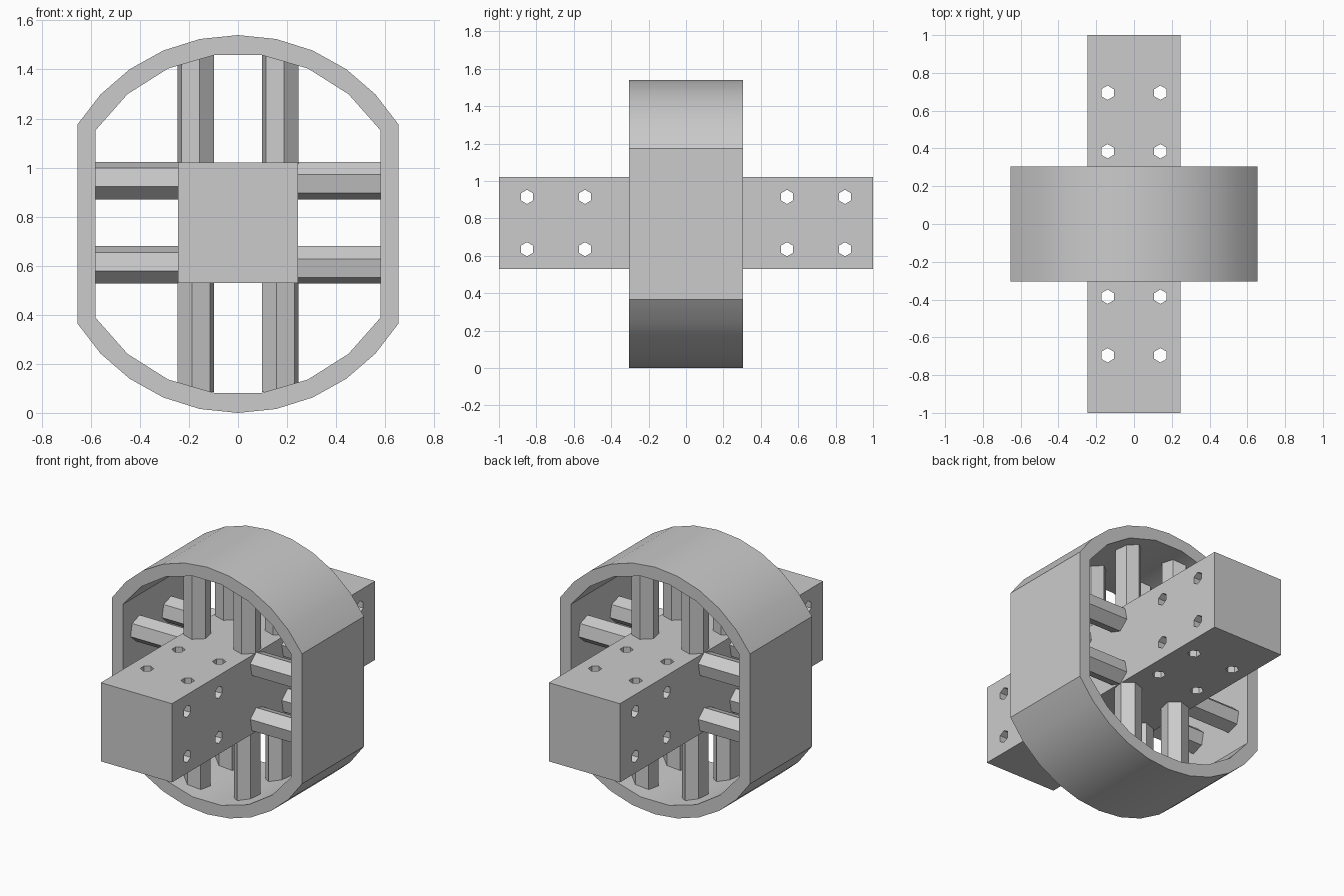
import bpy, bmesh, math
from mathutils import Matrix, Vector

if "Cube" in bpy.data.objects:
    bpy.data.objects.remove(bpy.data.objects["Cube"], do_unlink=True)

grey = bpy.data.materials.new("plain_grey")
grey.use_nodes = True
grey.diffuse_color = (0.6, 0.6, 0.6, 1)
grey.node_tree.nodes["Principled BSDF"].inputs["Base Color"].default_value = (0.6, 0.6, 0.6, 1)

MID = 0.775          # height of the hub axis
HALF = 0.245         # half width of the square beam
DEPTH = 0.305        # half depth of the rim


def finish(bm, name):
    bmesh.ops.recalc_face_normals(bm, faces=bm.faces[:])
    mesh = bpy.data.meshes.new(name)
    bm.to_mesh(mesh)
    bm.free()
    mesh.materials.append(grey)
    obj = bpy.data.objects.new(name, mesh)
    bpy.context.collection.objects.link(obj)
    return obj


def add_rod(bm, start, end, radius, sides, turn=0.0):
    """Prism running from start to end."""
    start, end = Vector(start), Vector(end)
    axis = end - start
    place = (Matrix.Translation((start + end) / 2)
             @ axis.to_track_quat('Z', 'Y').to_matrix().to_4x4()
             @ Matrix.Rotation(turn, 4, 'Z'))
    bmesh.ops.create_cone(bm, cap_ends=True, segments=sides, radius1=radius,
                          radius2=radius, depth=axis.length, matrix=place)


def rim_outline(radius, half_width, segments):
    """Circle with its left and right sides cut off straight."""
    reach = math.asin(half_width / radius)
    points = []
    for base in (0, math.pi):
        for i in range(segments + 1):
            a = base - reach + 2 * reach * i / segments
            points.append((radius * math.sin(a), -DEPTH, 0.77 + radius * math.cos(a)))
    return points


# Rim: outer and inner outlines filled between, then pulled through the depth
bm = bmesh.new()
edges = []
for outline in (rim_outline(0.77, 0.655, 10), rim_outline(0.695, 0.58, 7)):
    verts = [bm.verts.new(p) for p in outline]
    edges += [bm.edges.new((v, verts[i - 1])) for i, v in enumerate(verts)]
bmesh.ops.triangle_fill(bm, edges=edges, use_beauty=True)
pulled = bmesh.ops.extrude_face_region(bm, geom=bm.faces[:], use_keep_orig=True)
bmesh.ops.translate(bm, vec=(0, 2 * DEPTH, 0),
                    verts=[g for g in pulled["geom"] if isinstance(g, bmesh.types.BMVert)])
rim = finish(bm, "rim")
rim.data.shade_smooth()
rim.data.set_sharp_from_angle(angle=math.radians(20))

# Square beam
bm = bmesh.new()
bmesh.ops.create_cube(bm, size=2, matrix=Matrix.Translation((0, 0, MID))
                      @ Matrix.Diagonal((HALF, 1, HALF, 1)))
beam = finish(bm, "beam")

# Bolt holes through the beam, upright and sideways
bm = bmesh.new()
for end in (-1, 1):
    for side in (-0.14, 0.14):
        for y in (0.385, 0.695):
            add_rod(bm, (side, end * y, 0.4), (side, end * y, 1.15), 0.038, 6)
        for y in (0.54, 0.85):
            add_rod(bm, (-0.4, end * y, MID + side), (0.4, end * y, MID + side), 0.038, 6)
holes = finish(bm, "hole_cutter")
holes.hide_render = True
cut = beam.modifiers.new("holes", 'BOOLEAN')
cut.operation = 'DIFFERENCE'
cut.solver = 'EXACT'
cut.object = holes
bpy.context.view_layer.update()
drilled = bpy.data.meshes.new_from_object(
    beam.evaluated_get(bpy.context.evaluated_depsgraph_get()))
beam.modifiers.clear()
beam.data = drilled
bpy.data.objects.remove(holes, do_unlink=True)

# Six-sided spokes, in groups of four on each side of the beam
upright, sideways = bmesh.new(), bmesh.new()
for out in (-1, 1):
    for side in (-0.172, 0.172):
        for y in (-0.155, 0.155):
            add_rod(upright, (side, y, MID + out * 0.22), (side, y, MID + out * 0.69), 0.078, 6, 0.2)
            add_rod(sideways, (out * 0.22, y, MID + side), (out * 0.6, y, MID + side), 0.078, 6, 0.2)
finish(upright, "upright_spokes")
finish(sideways, "sideways_spokes")
